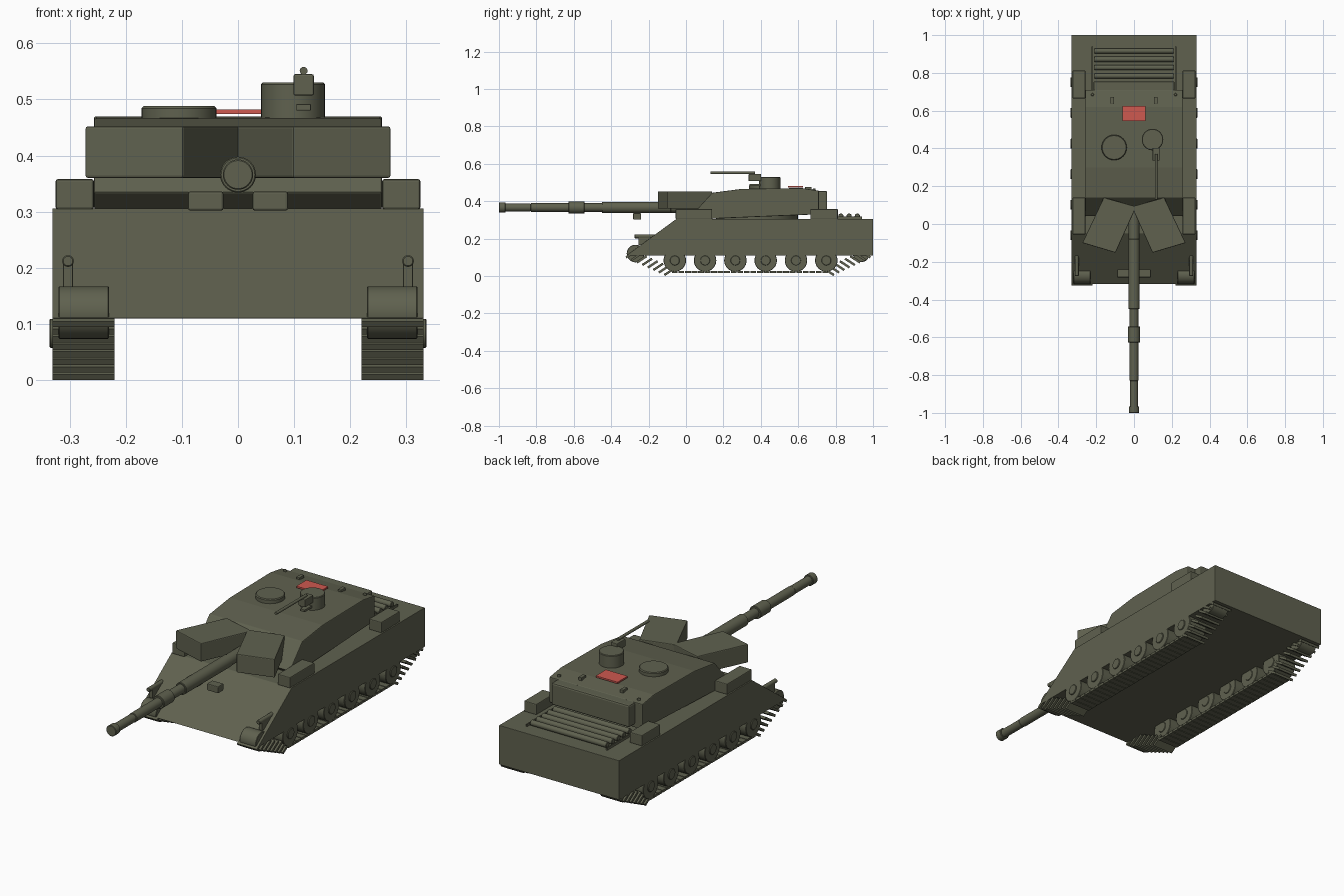
import bpy, bmesh, math
from mathutils import Matrix

if "Cube" in bpy.data.objects:
    bpy.data.objects.remove(bpy.data.objects["Cube"], do_unlink=True)


def material(name, rgb):
    mat = bpy.data.materials.new(name)
    mat.use_nodes = True
    mat.diffuse_color = (*rgb, 1)
    bsdf = next(n for n in mat.node_tree.nodes if n.type == "BSDF_PRINCIPLED")
    bsdf.inputs["Base Color"].default_value = (*rgb, 1)
    bsdf.inputs["Roughness"].default_value = 0.8
    return mat


OLIVE = material("olive_green", (0.115, 0.12, 0.078))
RED = material("signal_red", (0.62, 0.1, 0.08))


def finish(name, bm, mat=OLIVE, bevel=0.0, smooth=False):
    bmesh.ops.recalc_face_normals(bm, faces=bm.faces[:])
    mesh = bpy.data.meshes.new(name)
    bm.to_mesh(mesh)
    bm.free()
    mesh.materials.append(mat)
    obj = bpy.data.objects.new(name, mesh)
    bpy.context.collection.objects.link(obj)
    if bevel:
        mod = obj.modifiers.new("edge_bevel", "BEVEL")
        mod.width, mod.segments = bevel, 2
    if smooth:
        bpy.ops.object.select_all(action="DESELECT")
        obj.select_set(True)
        bpy.context.view_layer.objects.active = obj
        bpy.ops.object.shade_smooth_by_angle(angle=math.radians(35))
    return obj


def add_box(bm, centre, size, tilt=0.0):
    m = (Matrix.Translation(centre) @ Matrix.Rotation(tilt, 4, "X")
         @ Matrix.Diagonal((*size, 1)))
    bmesh.ops.create_cube(bm, size=1, matrix=m)


def box(name, xs, ys, zs, mat=OLIVE, bevel=0.004):
    bm = bmesh.new()
    ranges = (xs, ys, zs)
    add_box(bm, [sum(r) / 2 for r in ranges], [r[1] - r[0] for r in ranges])
    return finish(name, bm, mat, bevel)


def cylinder(name, centre, radius, depth, axis="Z", sides=32, bevel=0.002):
    bm = bmesh.new()
    turn = {"X": Matrix.Rotation(math.pi / 2, 4, "Y"),
            "Y": Matrix.Rotation(math.pi / 2, 4, "X"),
            "Z": Matrix()}[axis]
    bmesh.ops.create_cone(bm, cap_ends=True, segments=sides, radius1=radius,
                          radius2=radius, depth=depth,
                          matrix=Matrix.Translation(centre) @ turn)
    obj = finish(name, bm, smooth=True)
    if bevel:
        mod = obj.modifiers.new("edge_bevel", "BEVEL")
        mod.width, mod.limit_method = bevel, "ANGLE"
    return obj


def prism(name, points, direction, bevel=0.004):
    bm = bmesh.new()
    face = bm.faces.new([bm.verts.new(p) for p in points])
    new = bmesh.ops.extrude_face_region(bm, geom=[face])["geom"]
    bmesh.ops.translate(bm, vec=direction,
                        verts=[v for v in new if isinstance(v, bmesh.types.BMVert)])
    return finish(name, bm, bevel=bevel)


def side_profile(name, profile, half_width, bevel=0.004):
    return prism(name, [(-half_width, y, z) for y, z in profile],
                 (2 * half_width, 0, 0), bevel)


# Hull and turret bodies, extruded across from their side profiles
side_profile("hull", [(-0.318, 0.11), (-0.05, 0.306), (1, 0.306), (1, 0.11)], 0.331, 0.002)
side_profile("turret", [(0.08, 0.305), (0.04, 0.335), (0.14, 0.445), (0.3, 0.466),
                        (0.62, 0.47), (0.71, 0.456), (0.71, 0.33), (0.14, 0.306)], 0.257)
box("turret_bustle", (-0.215, 0.215), (0.7, 0.755), (0.345, 0.455), bevel=0.008)
cylinder("turret_ring", (0, 0.38, 0.315), 0.22, 0.04)

# Left and right parts
for s, side in ((-1, "right"), (1, "left")):
    def span(a, b):
        return sorted((s * a, s * b))

    # Angled armour block beside the gun
    prism(f"cheek_armour_{side}",
          [(s * x, y, 0.36) for x, y in ((0.273, -0.1), (0.098, -0.152),
                                         (-0.012, 0.092), (0.16, 0.14))], (0, 0, 0.092), 0.004)
    # Stowage boxes, lamps and mirror arms
    box(f"front_stowage_{side}", span(0.257, 0.325), (-0.055, 0.14), (0.304, 0.358))
    box(f"rear_stowage_{side}", span(0.257, 0.325), (0.665, 0.812), (0.304, 0.358))
    box(f"headlamp_{side}", span(0.026, 0.089), (-0.283, -0.24), (0.302, 0.336))
    box(f"mirror_arm_{side}", span(0.294, 0.312), (-0.255, -0.17), (0.165, 0.21), bevel=0.002)
    cylinder(f"mirror_head_{side}", (s * 0.303, -0.22, 0.212), 0.0105, 0.11, "Y", 16)
    box(f"periscope_{side}", span(0.106, 0.124), (0.635, 0.672), (0.455, 0.477), bevel=0.002)
    cylinder(f"roof_stud_{side}", (s * 0.22, 0.685, 0.462), 0.008, 0.012, sides=12)
    box(f"grille_rail_{side}", span(0.218, 0.224), (0.71, 0.94), (0.304, 0.318), bevel=0)

    # Running gear
    cylinder(f"idler_{side}", (s * 0.275, -0.27, 0.12), 0.047, 0.09, "X")
    cylinder(f"sprocket_{side}", (s * 0.275, 0.937, 0.118), 0.044, 0.09, "X")
    for i in range(6):
        y = -0.06 + i * 0.162
        cylinder(f"road_wheel_{side}_{i + 1}", (s * 0.279, y, 0.083), 0.06, 0.104, "X")
        cylinder(f"wheel_hub_{side}_{i + 1}", (s * 0.28, y, 0.083), 0.026, 0.112, "X", 20)

    # Track links: flat along the ground, tilted on both ramps
    bm = bmesh.new()
    for i in range(24):
        add_box(bm, (s * 0.2755, -0.06 + i * 0.035, 0.021), (0.11, 0.031, 0.012))
    for i in range(8):
        t = i / 7
        z = 0.022 + 0.094 * t
        add_box(bm, (s * 0.2755, -0.09 - 0.205 * t, z), (0.11, 0.062, 0.012), math.radians(33))
        add_box(bm, (s * 0.2755, 0.765 + 0.195 * t, z), (0.11, 0.062, 0.012), math.radians(-33))
    finish(f"track_{side}", bm)

# Main gun, from muzzle to mantlet
for name, y0, y1, r in (("muzzle", -1, -0.965, 0.027), ("outer_barrel", -0.97, -0.83, 0.021),
                        ("middle_barrel", -0.83, -0.44, 0.023),
                        ("bore_evacuator", -0.628, -0.543, 0.032),
                        ("barrel_sleeve", -0.45, -0.08, 0.03),
                        ("mantlet", -0.09, 0.12, 0.028)):
    cylinder(name, (0, (y0 + y1) / 2, 0.366), r, y1 - y0, "Y")

# Engine deck louvres
for i in range(5):
    cylinder(f"deck_louvre_{i + 1}", (0, 0.74 + i * 0.044, 0.32), 0.014, 0.42, "X", 16)

# Roof fittings
cylinder("loader_hatch", (-0.105, 0.405, 0.474), 0.067, 0.028, bevel=0.004)
cylinder("commander_cupola", (0.098, 0.447, 0.495), 0.057, 0.07, bevel=0.003)
box("roof_panel", (-0.06, 0.06), (0.545, 0.625), (0.474, 0.482), RED, 0)

# Roof machine gun
box("machine_gun_body", (0.099, 0.135), (0.335, 0.402), (0.507, 0.545), bevel=0.003)
box("machine_gun_mount", (0.104, 0.13), (0.34, 0.4), (0.48, 0.492), bevel=0.002)
cylinder("machine_gun_barrel", (0.117, 0.25, 0.551), 0.007, 0.24, "Y", 16, 0)
